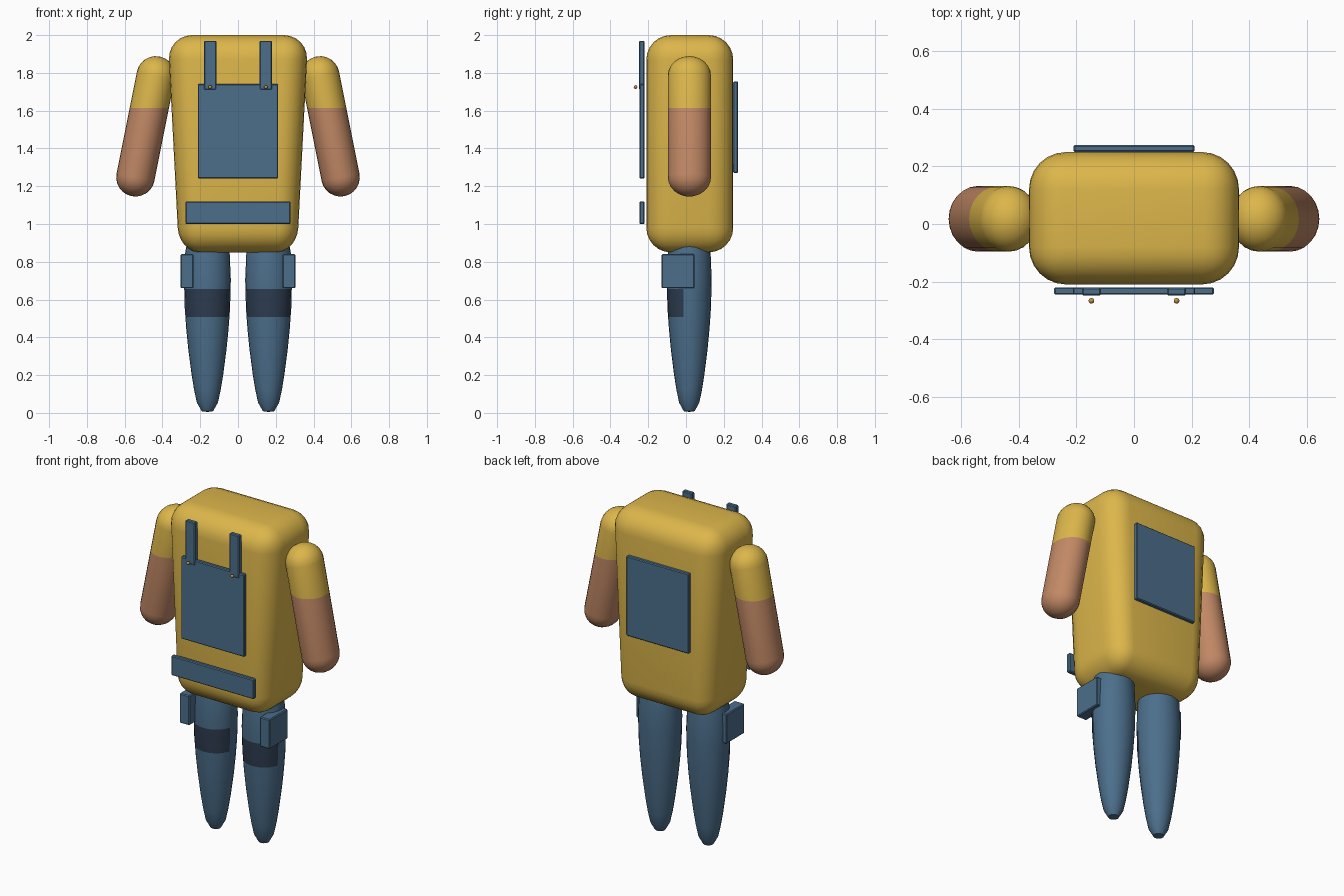
import bpy, bmesh, math
from mathutils import Matrix, Vector

if "Cube" in bpy.data.objects:
    bpy.data.objects.remove(bpy.data.objects["Cube"])


def material(name, rgb):
    m = bpy.data.materials.new(name)
    m.diffuse_color = (*rgb, 1)
    m.use_nodes = True
    m.node_tree.nodes["Principled BSDF"].inputs["Base Color"].default_value = m.diffuse_color
    return m


YELLOW = material("yellow", (0.72, 0.47, 0.07))
BLUE = material("denim blue", (0.072, 0.158, 0.26))
DARK = material("dark navy", (0.027, 0.046, 0.08))
SKIN = material("skin", (0.54, 0.25, 0.132))
GOLD = material("button gold", (0.55, 0.3, 0.05))


def finish(bm, name, mats, smooth=True):
    bmesh.ops.recalc_face_normals(bm, faces=bm.faces)
    me = bpy.data.meshes.new(name)
    bm.to_mesh(me)
    bm.free()
    ob = bpy.data.objects.new(name, me)
    bpy.context.collection.objects.link(ob)
    for m in mats:
        me.materials.append(m)
    if smooth:
        bpy.ops.object.select_all(action='DESELECT')
        ob.select_set(True)
        bpy.context.view_layer.objects.active = ob
        bpy.ops.object.shade_smooth_by_angle(angle=math.radians(35))
    return ob


def rounded_box(lo, hi, radius, segments):
    lo, hi = Vector(lo), Vector(hi)
    bm = bmesh.new()
    bmesh.ops.create_cube(bm, size=1)
    for v in bm.verts:
        v.co = Vector([(a + b) / 2 + c * (b - a) for a, b, c in zip(lo, hi, v.co)])
    bmesh.ops.bevel(bm, geom=bm.edges[:], offset=radius, segments=segments,
                    profile=0.5, affect='EDGES')
    return bm


def plate(name, lo, hi):
    finish(rounded_box(lo, hi, 0.005, 1), name, [BLUE], smooth=False)


def lathe(profile, segments=24):
    # Spin (radius, height) points around z
    bm = bmesh.new()
    vs = [bm.verts.new((r, 0, z)) for r, z in profile]
    es = [bm.edges.new(p) for p in zip(vs, vs[1:])]
    bmesh.ops.spin(bm, geom=vs + es, axis=(0, 0, 1), cent=(0, 0, 0),
                   angle=math.tau, steps=segments)
    bmesh.ops.remove_doubles(bm, verts=bm.verts[:], dist=1e-4)
    return bm


def cut(bm, co, no):
    bmesh.ops.bisect_plane(bm, geom=bm.verts[:] + bm.edges[:] + bm.faces[:],
                           plane_co=co, plane_no=no)


# Torso, narrowing toward the hips
bm = rounded_box((-0.372, -0.21, 0.85), (0.372, 0.25, 2.0), 0.13, 6)
for v in bm.verts:
    v.co.x *= 1 - 0.16 * (2.0 - v.co.z) / 1.15
finish(bm, "torso", [YELLOW])

# Capsule profile for the arms
R, HALF = 0.102, 0.275
angles = [math.pi / 2 * i / 6 for i in range(7)]
capsule = [(R * math.sin(a), -HALF - R * math.cos(a)) for a in angles]
capsule += [(r, -z) for r, z in reversed(capsule)]

leg_profile = [(0, 0), (0.03, 0.004), (0.056, 0.05), (0.071, 0.12), (0.084, 0.2),
               (0.101, 0.33), (0.112, 0.44), (0.12, 0.55), (0.124, 0.7),
               (0.118, 0.84), (0.1, 0.94), (0, 1.0)]

for side, s in (("left", -1), ("right", 1)):
    # Arm with a short sleeve
    bm = lathe(capsule)
    bm.transform(Matrix.Translation((s * 0.489, 0.018, 1.517))
                 @ Matrix.Rotation(-s * math.radians(11.3), 4, 'Y')
                 @ Matrix.Diagonal((1, 1.12, 1, 1)))
    cut(bm, (0, 0, 1.613), (0, 0, 1))
    for f in bm.faces:
        f.material_index = int(f.calc_center_median().z < 1.613)
    finish(bm, side + "_arm", [YELLOW, SKIN])

    # Leg with a dark knee patch on its front half
    bm = lathe(leg_profile)
    bm.transform(Matrix.Translation((s * 0.162, 0.017, 0.005))
                 @ Matrix.Diagonal((1, 0.96, 1, 1)))
    cut(bm, (0, 0, 0.508), (0, 0, 1))
    cut(bm, (0, 0, 0.655), (0, 0, 1))
    cut(bm, (0, -0.013, 0), (0, 1, 0))
    for f in bm.faces:
        c = f.calc_center_median()
        f.material_index = int(0.508 < c.z < 0.655 and c.y < -0.013)
    finish(bm, side + "_leg", [BLUE, DARK])

    # Thigh pocket, strap and button
    x = s * 0.27
    plate(side + "_thigh_pocket", (x - 0.034, -0.13, 0.66), (x + 0.034, 0.045, 0.84))
    x = s * 0.148
    plate(side + "_strap", (x - 0.033, -0.249, 1.71), (x + 0.033, -0.221, 1.97))
    bm = bmesh.new()
    bmesh.ops.create_icosphere(bm, subdivisions=2, radius=0.01)
    bm.transform(Matrix.Translation((x, -0.267, 1.725)))
    finish(bm, side + "_button", [GOLD])

# Bib, waistband and back panel
plate("bib", (-0.213, -0.246, 1.24), (0.213, -0.22, 1.74))
plate("waistband", (-0.278, -0.246, 1.0), (0.278, -0.22, 1.12))
plate("back_panel", (-0.21, 0.25, 1.27), (0.21, 0.275, 1.755))
